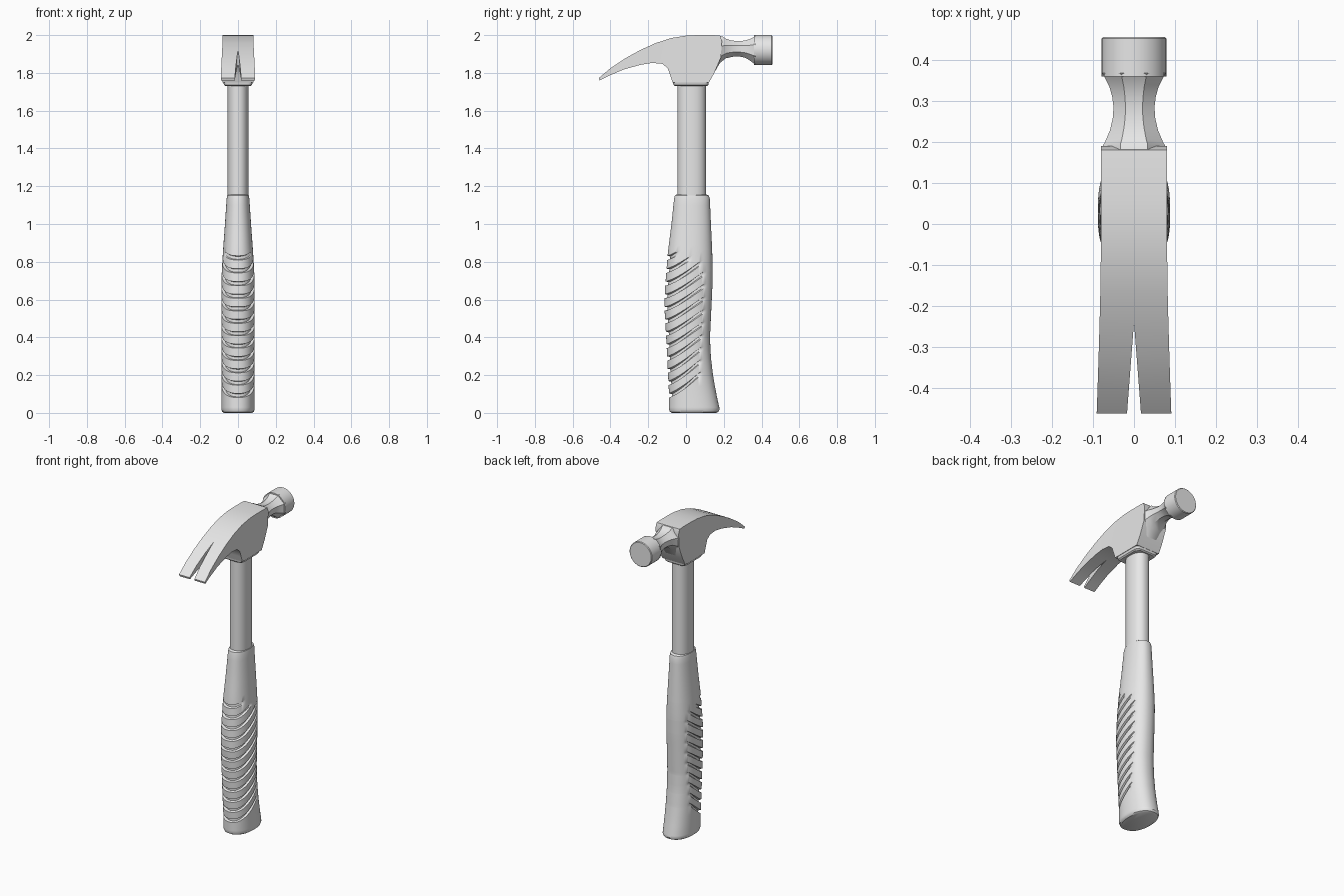
import bpy, bmesh, math

if "Cube" in bpy.data.objects:
    bpy.data.objects.remove(bpy.data.objects["Cube"])

steel = bpy.data.materials.new("plain_grey")
steel.diffuse_color = (0.8, 0.8, 0.8, 1)
steel.use_nodes = True
steel.node_tree.nodes["Principled BSDF"].inputs["Base Color"].default_value = steel.diffuse_color


def finish(name, bm, angle=30):
    """Turn a bmesh into a named, shaded object."""
    bmesh.ops.recalc_face_normals(bm, faces=bm.faces)
    me = bpy.data.meshes.new(name)
    bm.to_mesh(me)
    bm.free()
    me.materials.append(steel)
    ob = bpy.data.objects.new(name, me)
    bpy.context.collection.objects.link(ob)
    bpy.ops.object.select_all(action='DESELECT')
    ob.select_set(True)
    bpy.context.view_layer.objects.active = ob
    bpy.ops.object.shade_smooth_by_angle(angle=math.radians(angle))
    return ob


def loft(name, rings, angle=30):
    """Skin closed rings of equal length and cap both ends."""
    bm = bmesh.new()
    rows = [[bm.verts.new(p) for p in ring] for ring in rings]
    n = len(rows[0])
    for a, b in zip(rows, rows[1:]):
        for i in range(n):
            j = (i + 1) % n
            bm.faces.new((a[i], a[j], b[j], b[i]))
    bm.faces.new(rows[0])
    bm.faces.new(rows[-1])
    return finish(name, bm, angle)


def oval(a, power):
    """Point on a unit superellipse."""
    c, s = math.cos(a), math.sin(a)
    return (math.copysign(abs(c) ** power, c), math.copysign(abs(s) ** power, s))


def turns(n, start=0.0):
    return [start + 2 * math.pi * i / n for i in range(n)]


def clamp(v):
    return max(0.0, min(1.0, v))


# Grip outline: height, front y, back y, half width
GRIP = [(0, -.075, .160, .076), (.006, -.085, .172, .084), (.018, -.09, .178, .088),
        (.05, -.09, .173, .088), (.1, -.09, .16, .087), (.2, -.095, .143, .087),
        (.3, -.1, .131, .087), (.4, -.105, .127, .088), (.55, -.114, .134, .088),
        (.65, -.112, .139, .088), (.75, -.104, .141, .086), (.85, -.096, .139, .08),
        (1.0, -.077, .132, .069), (1.135, -.063, .126, .06), (1.15, -.059, .121, .057),
        (1.156, -.05, .11, .05)]


def grip_at(z):
    for a, b in zip(GRIP, GRIP[1:]):
        if z <= b[0]:
            f = clamp((z - a[0]) / (b[0] - a[0]))
            return [p + (q - p) * f for p, q in zip(a[1:], b[1:])]
    return GRIP[-1][1:]


# Rows of the grip: (height at the front, groove depth, y where the groove fades out)
rows = [(z, 0, 0) for z in (0, .006, .018, .03, .045, .06, .86, .9, .95, 1.0, 1.05,
                            1.1, 1.135, 1.15, 1.156)]
for i in range(12):
    z = .088 + .0665 * i
    end = {9: .08, 10: .02, 11: -.04}.get(i, .1)
    rows += [(z - .013, 0, end), (z - .009, .015, end), (z + .006, .015, end), (z + .009, 0, end)]
rows.sort()

rings = []
for t, depth, end in rows:
    slant = clamp((t - .03) / .043) * clamp((1.0 - t) / .16)
    ring = []
    for a in turns(72):
        u, v = oval(a, .9)
        front, back, half = grip_at(t)
        y = (front + back) / 2 + v * (back - front) / 2
        z = t + slant * .12 * clamp((y + .11) / .2) ** 1.3
        front, back, half = grip_at(z)
        d = depth * clamp((end - y) / .06)
        ring.append((u * (half - d), (front + back) / 2 + v * ((back - front) / 2 - d), z))
    rings.append(ring)
loft("grip", rings, 35)

# Shaft between grip and head
loft("shaft", [[(.055 * u, .03 + .075 * v, z) for u, v in (oval(a, .9) for a in turns(48))]
               for z in (1.12, 1.75)])

# Bevelled collar under the head
loft("head_collar", [[(hx * u, .026 + hy * v, z) for u, v in (oval(a, .25) for a in turns(48))]
                     for z, hx, hy in ((1.73, .066, .085), (1.736, .074, .092),
                                       (1.757, .08, .096))])

# Head body and split claw: top and bottom outline points (y, z), mirrored across x
STATIONS = [((-.462, 1.772), (-.458, 1.760)), ((-.40, 1.825), (-.41, 1.784)),
            ((-.32, 1.878), (-.33, 1.818)), ((-.24, 1.922), (-.24, 1.843)),
            ((-.16, 1.958), (-.18, 1.853)), ((-.08, 1.984), (-.125, 1.848)),
            ((0, 1.997), (-.097, 1.825)), ((.06, 2.0), (-.083, 1.785)),
            ((.10, 2.0), (-.071, 1.75)), ((.14, 2.0), (.122, 1.75)),
            ((.18, 1.998), (.15, 1.80)), ((.19, 1.97), (.184, 1.88))]


def outer(y):
    return .081 + .010 * clamp((-.1 - y) / .36) ** 1.3


def gap(y):
    return .017 * clamp((-.24 - y) / .22)


bm = bmesh.new()
sections = []
for (yt, zt), (yb, zb) in STATIONS:
    sections.append([bm.verts.new(p) for p in (
        (gap(yt), yt, zt), (outer(yt), yt, zt), (outer(yb), yb, zb), (gap(yb), yb, zb))])
for a, b in zip(sections, sections[1:]):
    for i in range(4):
        j = (i + 1) % 4
        quad = (a[i], a[j], b[j], b[i])
        if any(v.co.x > 1e-5 for v in quad):   # leave the centre plane open
            bm.faces.new(quad)
bm.faces.new(sections[0])
bm.faces.new(sections[-1])
head = finish("head_and_claw", bm, 32)
mirror = head.modifiers.new("mirror", 'MIRROR')
mirror.use_axis = (True, False, False)

# Eight-sided neck: top (y, z), bottom (y, z), half width
NECK = [((.17, 1.996), (.135, 1.785), .081), ((.193, 1.993), (.155, 1.81), .081),
        ((.208, 1.982), (.18, 1.853), .071), ((.235, 1.973), (.21, 1.877), .059),
        ((.26, 1.969), (.25, 1.886), .052), ((.285, 1.968), (.285, 1.886), .05),
        ((.31, 1.971), (.31, 1.881), .053), ((.335, 1.978), (.335, 1.868), .06),
        ((.355, 1.988), (.355, 1.853), .07), ((.368, 1.996), (.368, 1.845), .077)]
k = 1 / math.cos(math.pi / 8)
rings = []
for (yt, zt), (yb, zb), hx in NECK:
    ring = []
    for a in turns(8, math.pi / 8):
        v = math.sin(a) * k
        ring.append((hx * k * math.cos(a), (yt + yb) / 2 + v * (yt - yb) / 2,
                     (zt + zb) / 2 + v * (zt - zb) / 2))
    rings.append(ring)
loft("neck", rings, 30)

# Round striking face with a fine bevel
loft("striking_face", [[(r * math.cos(a), y, 1.921 + r * math.sin(a)) for a in turns(48)]
                       for y, r in ((.36, .079), (.453, .079), (.457, .075))])
